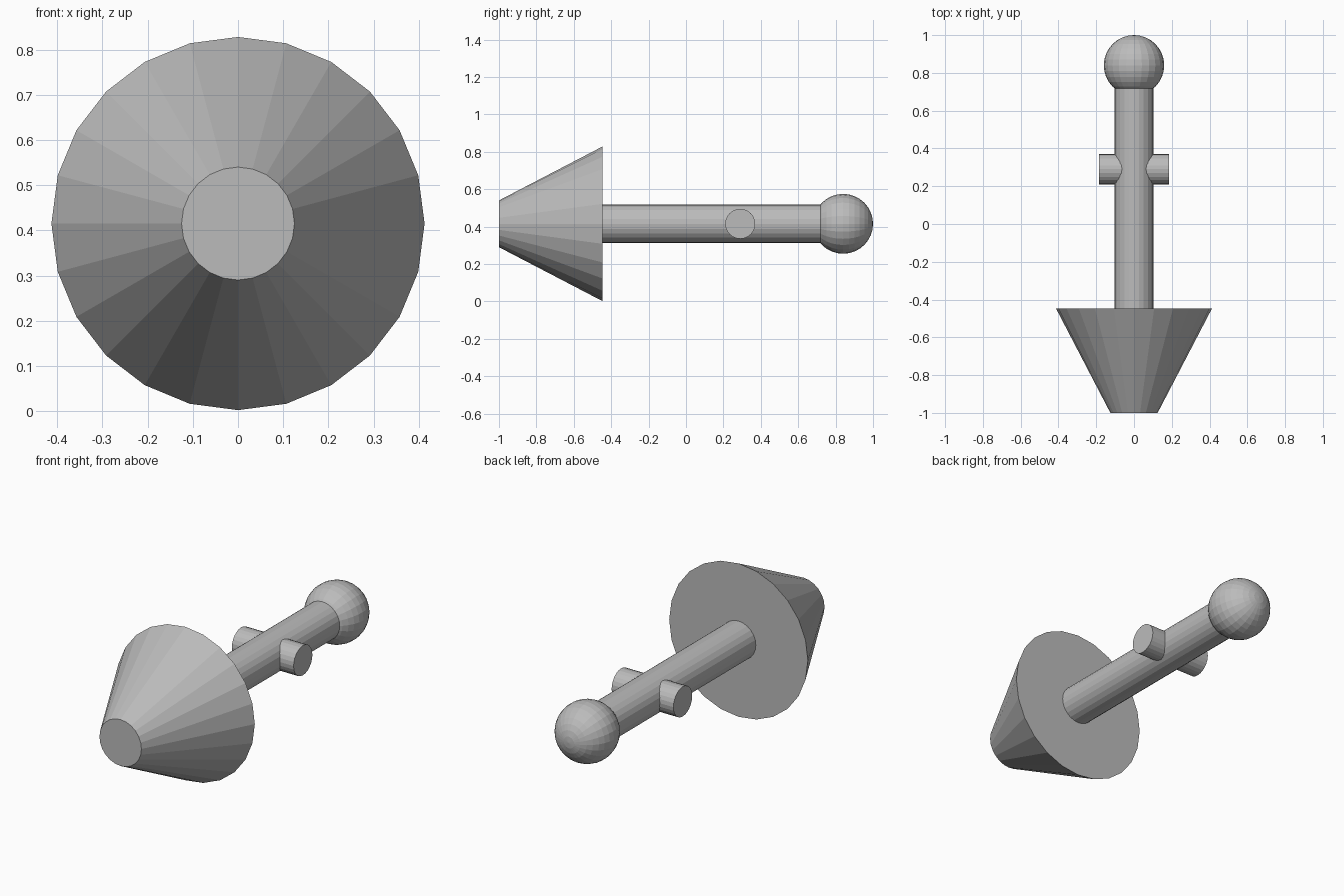
import bpy
import math
from mathutils import Matrix

if "Cube" in bpy.data.objects:
    bpy.data.objects.remove(bpy.data.objects["Cube"])

AXIS_Z = 0.415   # height of the common axis
SIDES = 24

grey = bpy.data.materials.new("plain grey")
grey.diffuse_color = (0.5, 0.5, 0.5, 1.0)
grey.use_nodes = True
grey.node_tree.nodes["Principled BSDF"].inputs["Base Color"].default_value = grey.diffuse_color

ALONG_Y = (-math.pi / 2, 0, 0)   # local +z points to +y
ALONG_X = (0, math.pi / 2, 0)    # local +z points to +x


def finish(name):
    obj = bpy.context.object
    obj.name = name
    obj.data.materials.append(grey)
    # bake the rotation so every part keeps clean axes
    obj.data.transform(obj.rotation_euler.to_matrix().to_4x4())
    obj.rotation_euler = (0, 0, 0)
    return obj


def frustum(name, r1, r2, length, centre, rot):
    bpy.ops.mesh.primitive_cone_add(vertices=SIDES, radius1=r1, radius2=r2,
                                    depth=length, location=centre, rotation=rot)
    return finish(name)


# Tapered head, narrow at the front
frustum("tapered_head", 0.125, 0.413, 0.553, (0, -0.7235, AXIS_Z), ALONG_Y)

# Long shaft from the head to the ball
frustum("shaft", 0.103, 0.103, 1.20, (0, 0.12, AXIS_Z), ALONG_Y)

# Ball on the back end, poles along the shaft
bpy.ops.mesh.primitive_uv_sphere_add(segments=24, ring_count=16, radius=0.16,
                                     location=(0, 0.84, AXIS_Z), rotation=ALONG_Y)
finish("end_ball")

# Cross pin through the shaft
frustum("cross_pin", 0.08, 0.08, 0.368, (0, 0.29, AXIS_Z), ALONG_X)
